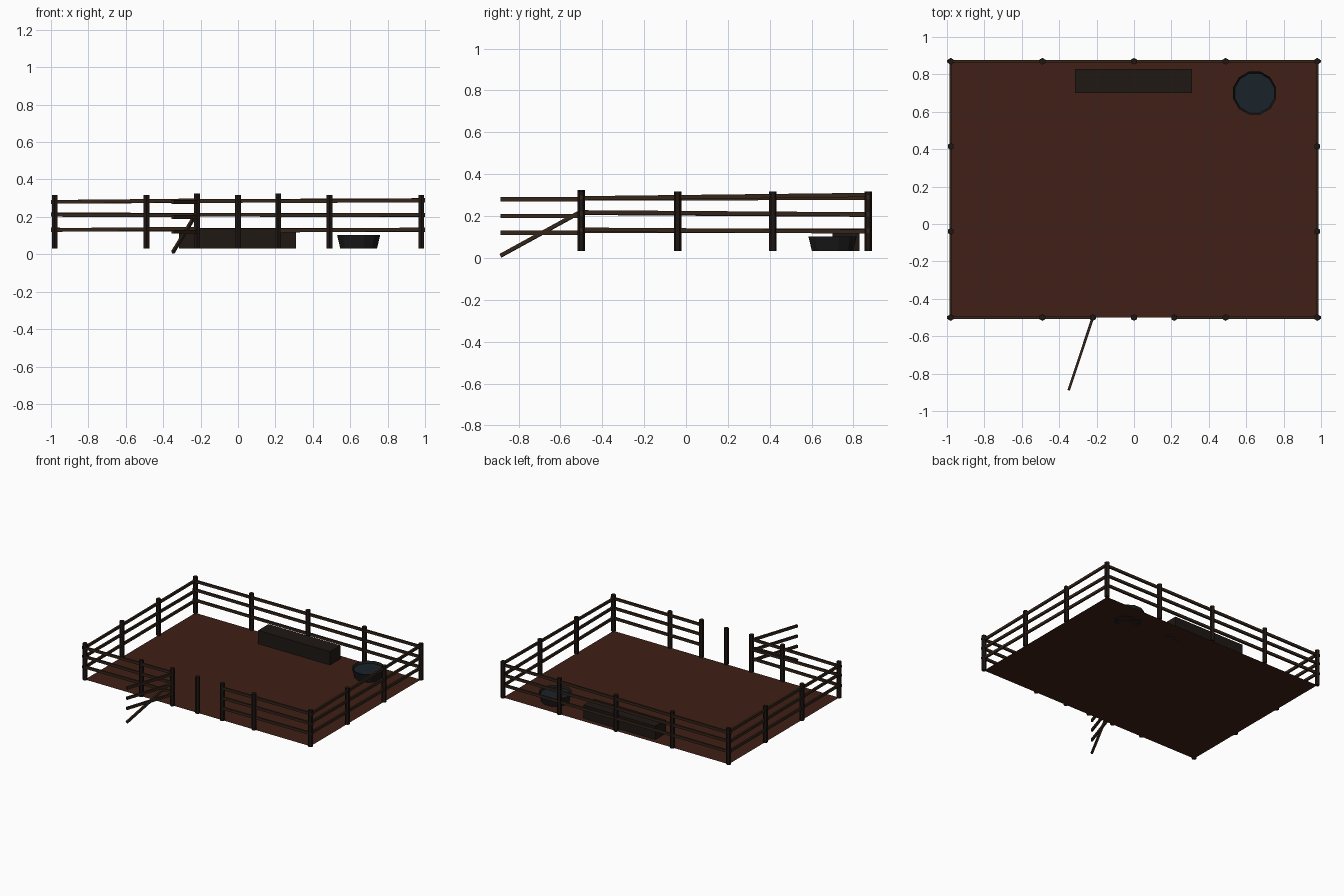
import bpy, bmesh
from math import radians
from mathutils import Vector, Matrix

if "Cube" in bpy.data.objects:
    bpy.data.objects.remove(bpy.data.objects["Cube"])


def material(name, rgb):
    m = bpy.data.materials.new(name)
    m.diffuse_color = (*rgb, 1)
    m.use_nodes = True
    m.node_tree.nodes["Principled BSDF"].inputs["Base Color"].default_value = m.diffuse_color
    return m


SOIL = material("soil", (0.05, 0.014, 0.008))
POST = material("post_wood", (0.013, 0.008, 0.006))
RAIL = material("rail_wood", (0.035, 0.018, 0.01))
DARK = material("dark_metal", (0.01, 0.01, 0.01))
FEED = material("trough_wood", (0.013, 0.009, 0.007))
WATER = material("water", (0.01, 0.017, 0.023))

BASE, X, Y0, Y1 = 0.032, 0.98, -0.5, 0.87


def finish(name, bm, mat):
    me = bpy.data.meshes.new(name)
    bm.to_mesh(me)
    bm.free()
    me.materials.append(mat)
    ob = bpy.data.objects.new(name, me)
    bpy.context.collection.objects.link(ob)
    return ob


def box(name, lo, hi, mat):
    lo, hi = Vector(lo), Vector(hi)
    bm = bmesh.new()
    bmesh.ops.create_cube(bm, size=1, matrix=Matrix.Translation((lo + hi) / 2)
                          @ Matrix.Diagonal((*(hi - lo), 1)))
    return finish(name, bm, mat)


def bar(name, a, b, width=0.014, height=0.02):
    # Rectangular plank from a to b, kept upright
    a, b = Vector(a), Vector(b)
    x = (b - a).normalized()
    y = Vector((0, 0, 1)).cross(x).normalized()
    rot = Matrix((x, y, x.cross(y))).transposed().to_4x4()
    bm = bmesh.new()
    bmesh.ops.create_cube(bm, size=1, matrix=Matrix.Translation((a + b) / 2) @ rot
                          @ Matrix.Diagonal(((b - a).length, width, height, 1)))
    return finish(name, bm, RAIL)


def post(name, x, y, top=0.318):
    # Six-sided post
    bm = bmesh.new()
    bmesh.ops.create_cone(bm, cap_ends=True, segments=6, radius1=0.018, radius2=0.018,
                          depth=top - BASE,
                          matrix=Matrix.Translation((x, y, (top + BASE) / 2)))
    return finish(name, bm, POST)


# Ground: a single flat sheet
bm = bmesh.new()
bm.faces.new([bm.verts.new((x, y, BASE)) for x, y in
              ((-X, Y0), (X, Y0), (X, Y1), (-X, Y1))])
finish("ground", bm, SOIL)

# Fence posts
for x in (-X, -0.49, 0, 0.49, X):
    post("back_post", x, Y1)
    post("front_post", x, Y0)
for y in (-0.04, 0.415):
    for x in (-X, X):
        post("side_post", x, y)
for x in (-0.22, 0.215):
    post("gate_post", x, Y0, 0.325)

# Fence rails, each slightly out of level: (start height, end height)
E = 0.02
runs = {
    "back_rail": ((-X - E, Y1), (X + E, Y1), ((0.132, 0.13), (0.213, 0.209), (0.281, 0.29))),
    "front_left_rail": ((-X - E, Y0), (-0.22, Y0), ((0.13, 0.137), (0.211, 0.208), (0.28, 0.288))),
    "front_right_rail": ((0.215, Y0), (X + E, Y0), ((0.127, 0.133), (0.208, 0.212), (0.284, 0.288))),
    "left_rail": ((-X, Y0 - 0.01), (-X, Y1 + 0.01), ((0.13, 0.13), (0.215, 0.206), (0.283, 0.287))),
    "right_rail": ((X, Y0 - 0.01), (X, Y1 + 0.01), ((0.135, 0.126), (0.218, 0.208), (0.285, 0.301))),
}
for name, (a, b, heights) in runs.items():
    for z0, z1 in heights:
        bar(name, (*a, z0), (*b, z1))

# Open gate: three rails and a brace
hinge, tip = (-0.22, Y0), (-0.348, -0.885)
for z in (0.12, 0.2, 0.28):
    bar("gate_rail", (*hinge, z), (*tip, z))
bar("gate_brace", (*hinge, 0.222), (*tip, 0.011), height=0.018)

# Feed trough
box("feed_trough", (-0.315, 0.7, BASE), (0.31, 0.83, 0.137), FEED)

# Water tub: flared open shell with a water surface inside
turn = Matrix.Rotation(radians(15), 4, 'Z')
place = Matrix.Translation((0.645, 0.7, (BASE + 0.102) / 2)) @ turn
bm = bmesh.new()
bmesh.ops.create_cone(bm, cap_ends=True, segments=12, radius1=0.102, radius2=0.119,
                      depth=0.102 - BASE, matrix=place)
bm.faces.ensure_lookup_table()
top = max(bm.faces, key=lambda f: f.calc_center_median().z)
bmesh.ops.inset_region(bm, faces=[top], thickness=0.01)
for v in top.verts:
    v.co.z -= 0.02
finish("water_tub", bm, DARK)
bm = bmesh.new()
bmesh.ops.create_circle(bm, cap_ends=True, segments=12, radius=0.108,
                        matrix=Matrix.Translation((0.645, 0.7, 0.085)) @ turn)
finish("water", bm, WATER)
